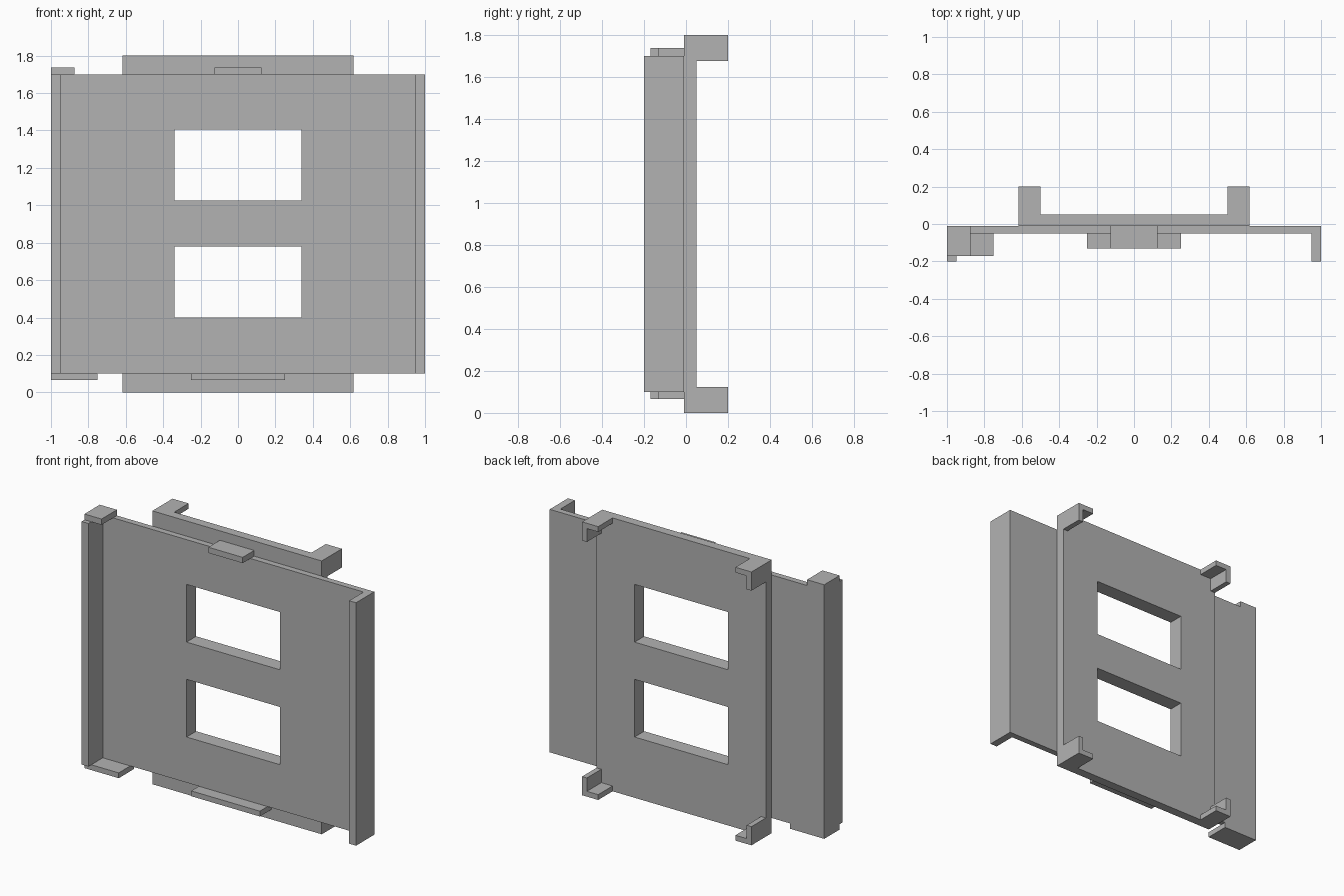
import bpy
import bmesh
from mathutils import Vector

cube = bpy.data.objects.get("Cube")
if cube:
    bpy.data.objects.remove(cube)

# Single grey finish
GREY = (0.448, 0.448, 0.448, 1)
grey = bpy.data.materials.new("plain_grey")
grey.use_nodes = True
grey.diffuse_color = GREY
grey.node_tree.nodes["Principled BSDF"].inputs["Base Color"].default_value = GREY


def extrude_profile(name, points, direction):
    """Extrude a closed 3D outline along a vector."""
    bm = bmesh.new()
    face = bm.faces.new([bm.verts.new(p) for p in points])
    moved = bmesh.ops.extrude_face_region(bm, geom=[face], use_keep_orig=True)
    verts = [g for g in moved["geom"] if isinstance(g, bmesh.types.BMVert)]
    bmesh.ops.translate(bm, vec=Vector(direction), verts=verts)
    bmesh.ops.recalc_face_normals(bm, faces=bm.faces[:])
    mesh = bpy.data.meshes.new(name)
    bm.to_mesh(mesh)
    bm.free()
    mesh.materials.append(grey)
    obj = bpy.data.objects.new(name, mesh)
    bpy.context.collection.objects.link(obj)
    return obj


def box(name, x, y, z):
    base = [(x[0], y[0], z[0]), (x[1], y[0], z[0]),
            (x[1], y[1], z[0]), (x[0], y[1], z[0])]
    return extrude_profile(name, base, (0, 0, z[1] - z[0]))


# Front panel: shallow channel with a flange down each side
channel = [(-1, -0.01), (-1, -0.2), (-0.95, -0.2), (-0.95, -0.05),
           (0.95, -0.05), (0.95, -0.2), (1, -0.2), (1, -0.01)]
front_panel = extrude_profile("front_panel", [(x, y, 0.1) for x, y in channel], (0, 0, 1.6))

# Back panel
back_panel = box("back_panel", (-0.617, 0.617), (-0.01, 0.05), (0, 1.8))

# Two windows through both panels
for label, z in (("lower", (0.4, 0.78)), ("upper", (1.025, 1.405))):
    cutter = box(label + "_window_cutter", (-0.34, 0.34), (-0.3, 0.3), z)
    cutter.hide_render = True
    cutter.hide_set(True)
    cutter.display_type = 'WIRE'
    for panel in (front_panel, back_panel):
        mod = panel.modifiers.new(label + "_window", 'BOOLEAN')
        mod.operation = 'DIFFERENCE'
        mod.solver = 'EXACT'
        mod.object = cutter

# Apply the window cuts and drop the cutters
bpy.context.view_layer.update()
graph = bpy.context.evaluated_depsgraph_get()
for panel in (front_panel, back_panel):
    cut = bpy.data.meshes.new_from_object(panel.evaluated_get(graph))
    panel.modifiers.clear()
    panel.data = cut
for obj in [o for o in bpy.data.objects if o.name.endswith("_window_cutter")]:
    bpy.data.objects.remove(obj)

# Four angle clips at the corners of the back panel
T, W, H = 0.035, 0.117, 0.123
angle = [(0, 0), (W, 0), (W, T), (T, T), (T, H), (0, H)]
for side, sx in (("left", 1), ("right", -1)):
    for level, base, sz in (("lower", 0, 1), ("upper", 1.8, -1)):
        outline = [(sx * (0.617 - u), 0.05, base + sz * v) for u, v in angle]
        extrude_profile(f"{level}_{side}_clip", outline, (0, 0.15, 0))

# Tabs along the top and bottom edges of the front panel
box("top_corner_tab", (-1, -0.875), (-0.17, -0.01), (1.7, 1.738))
box("top_centre_tab", (-0.125, 0.125), (-0.13, -0.01), (1.7, 1.738))
box("bottom_corner_tab", (-1, -0.75), (-0.17, -0.01), (0.065, 0.1))
box("bottom_centre_tab", (-0.25, 0.25), (-0.13, -0.01), (0.065, 0.1))
